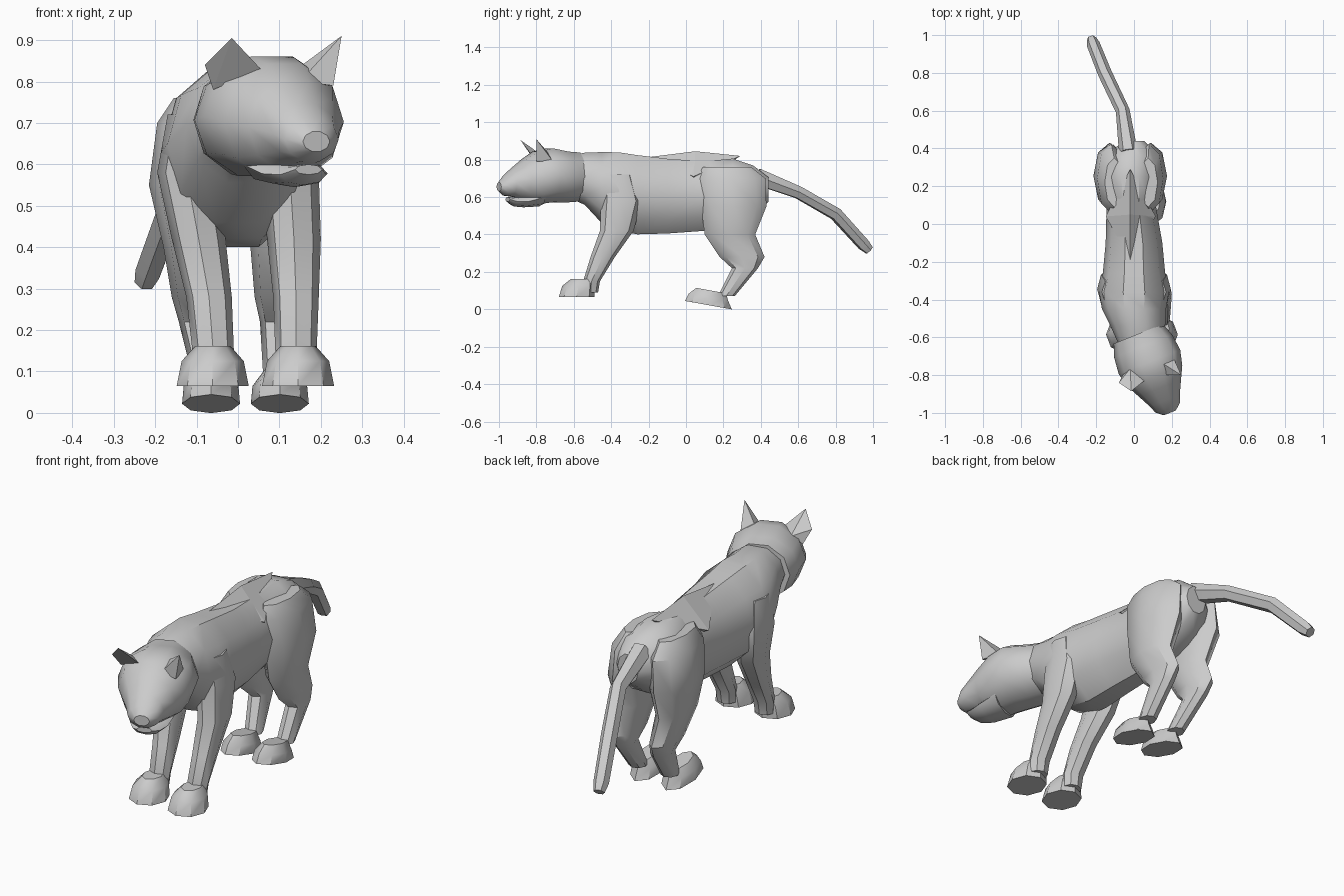
import bpy, bmesh, math
from mathutils import Vector


def finish(name, bm, angle=40):
    bmesh.ops.recalc_face_normals(bm, faces=bm.faces)
    me = bpy.data.meshes.new(name)
    bm.to_mesh(me)
    bm.free()
    ob = bpy.data.objects.new(name, me)
    bpy.context.collection.objects.link(ob)
    if angle:
        bpy.ops.object.select_all(action='DESELECT')
        ob.select_set(True)
        bpy.context.view_layer.objects.active = ob
        bpy.ops.object.shade_smooth_by_angle(angle=math.radians(angle))
    return ob


def loft(name, rings, n=8, angle=40):
    """Skin elliptical rings given as (centre, half axis u, half axis v)."""
    bm = bmesh.new()
    loops = []
    for c, u, v in rings:
        c, u, v = Vector(c), Vector(u), Vector(v)
        loops.append([bm.verts.new(c + u * math.cos(2 * math.pi * i / n)
                                   + v * math.sin(2 * math.pi * i / n)) for i in range(n)])
    for a, b in zip(loops, loops[1:]):
        for i in range(n):
            j = (i + 1) % n
            bm.faces.new((a[i], a[j], b[j], b[i]))
    bm.faces.new(loops[0])
    bm.faces.new(loops[-1])
    return finish(name, bm, angle)


def hull(name, points):
    bm = bmesh.new()
    for p in points:
        bm.verts.new(p)
    bmesh.ops.convex_hull(bm, input=bm.verts[:])
    return finish(name, bm, 0)


# Torso: y, centre x, bottom z, top z, half width
torso = [(-.64, .03, .60, .82, .11), (-.54, .02, .55, .845, .145),
         (-.45, 0, .45, .85, .17), (-.36, 0, .41, .85, .185),
         (-.26, 0, .39, .835, .165), (-.10, 0, .395, .815, .15),
         (.10, -.015, .41, .80, .13), (.25, -.02, .44, .815, .155),
         (.36, -.01, .50, .775, .14), (.44, 0, .57, .71, .055)]
loft("torso", [((x, y, (a + b) / 2), (w, 0, 0), (0, 0, (b - a) / 2))
               for y, x, a, b, w in torso], 10)

# Faceted ridge over the loins
hull("back_ridge", [(-.02, -.19, .815), (-.02, .05, .845), (-.15, .04, .71),
                    (.115, .04, .71), (-.02, .29, .82), (-.02, .06, .66)])

# Head, turned towards +x: distance along facing, bottom z, top z, half width
face = Vector((.37, -.93, 0))
side_axis = Vector((.93, .37, 0))
origin = Vector((.03, -.60, 0))


def head_rings(rows):
    return [(origin + face * s + Vector((0, 0, (a + b) / 2)), side_axis * w,
             (0, 0, (b - a) / 2)) for s, a, b, w in rows]


loft("head", head_rings([(-.02, .57, .845, .14), (.05, .565, .85, .165),
                         (.14, .565, .868, .175), (.22, .555, .85, .155),
                         (.29, .575, .805, .12), (.36, .60, .75, .085),
                         (.40, .605, .715, .07), (.43, .63, .68, .035)]), 10)
loft("lower_jaw", head_rings([(.20, .55, .65, .10), (.29, .545, .61, .085),
                              (.345, .55, .60, .06), (.38, .575, .60, .035)]))

# Ears
hull("left_ear", [(-.06, -.80, .78), (.055, -.83, .83), (-.02, -.765, .82),
                  (-.08, -.84, .84), (-.015, -.885, .905)])
hull("right_ear", [(.15, -.80, .80), (.23, -.80, .79), (.21, -.71, .79),
                   (.155, -.74, .84), (.25, -.80, .91)])

# Legs: z, centre y, half depth, offset from middle, sideways shift, half width
front_leg = [(.72, -.36, .08, .11, 0, .06), (.58, -.345, .11, .125, 0, .07),
             (.42, -.37, .09, .115, .02, .065), (.28, -.445, .065, .105, .035, .055),
             (.15, -.505, .045, .10, .04, .05), (.09, -.51, .04, .10, .04, .045)]
hind_leg = [(.76, .22, .13, .09, -.015, .05), (.70, .24, .185, .10, -.02, .075),
            (.55, .255, .175, .11, -.02, .085), (.40, .235, .135, .105, -.01, .065),
            (.28, .30, .12, .10, -.01, .05), (.22, .315, .07, .098, 0, .045),
            (.07, .215, .045, .084, .018, .04)]
# Paws use the same columns
front_paw = [(.065, -.585, .095, .103, .042, .087), (.125, -.575, .087, .103, .042, .075),
             (.162, -.555, .06, .103, .042, .042)]
hind_paw = [(.022, .12, .125, .083, .018, .07), (.065, .12, .105, .083, .018, .066),
            (.10, .135, .08, .083, .018, .04)]


def limb(name, rows, slope=0):
    for side, s in (("left", -1), ("right", 1)):
        loft(f"{side}_{name}", [((s * a + sh, y, z), (hx, 0, 0), (0, hy, slope * hy))
                                for z, y, hy, a, sh, hx in rows])


limb("front_leg", front_leg)
limb("hind_leg", hind_leg)
limb("front_paw", front_paw)
limb("hind_paw", hind_paw, -.18)

# Tail
path = [Vector(p) for p in ((-.03, .38, .71), (-.06, .60, .625),
                            (-.155, .80, .51), (-.215, .95, .345), (-.225, .98, .315))]
tail = []
for i, (p, r) in enumerate(zip(path, (.05, .037, .037, .035, .026))):
    t = (path[min(i + 1, 4)] - path[max(i - 1, 0)]).normalized()
    u = t.cross(Vector((0, 0, 1))).normalized()
    tail.append((p, u * r, u.cross(t) * r))
loft("tail", tail, 6)
